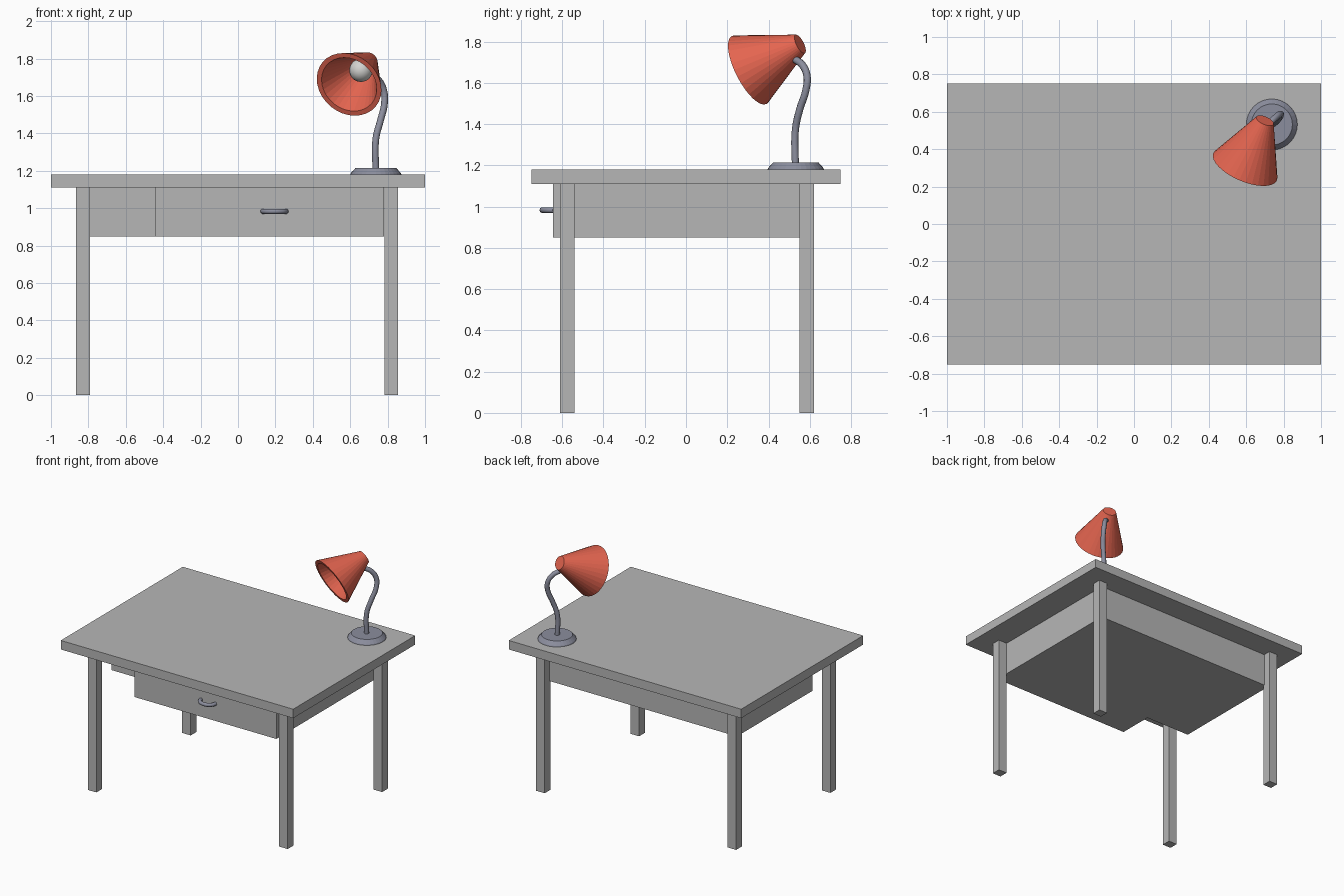
import bpy, bmesh, math
from mathutils import Vector

if "Cube" in bpy.data.objects:
    bpy.data.objects.remove(bpy.data.objects["Cube"])


def material(name, rgb):
    m = bpy.data.materials.new(name)
    m.diffuse_color = (*rgb, 1)
    m.use_nodes = True
    m.node_tree.nodes["Principled BSDF"].inputs["Base Color"].default_value = m.diffuse_color
    return m


GREY = material("desk grey", (0.47, 0.47, 0.47))
METAL = material("blue grey metal", (0.26, 0.27, 0.34))
RED = material("lamp red", (0.78, 0.13, 0.08))
WHITE = material("bulb white", (0.65, 0.65, 0.63))


def finish(name, bm, mat, smooth=False):
    bmesh.ops.recalc_face_normals(bm, faces=bm.faces)
    for f in bm.faces:
        f.smooth = smooth
    me = bpy.data.meshes.new(name)
    bm.to_mesh(me)
    bm.free()
    me.materials.append(mat)
    ob = bpy.data.objects.new(name, me)
    bpy.context.collection.objects.link(ob)
    return ob


def prism(name, outline, z0, z1, mat):
    """Extrude an xy outline from z0 to z1."""
    bm = bmesh.new()
    face = bm.faces.new([bm.verts.new((x, y, z0)) for x, y in outline])
    ext = bmesh.ops.extrude_face_region(bm, geom=[face])
    verts = [v for v in ext["geom"] if isinstance(v, bmesh.types.BMVert)]
    bmesh.ops.translate(bm, verts=verts, vec=(0, 0, z1 - z0))
    return finish(name, bm, mat)


def box(name, x0, x1, y0, y1, z0, z1, mat):
    return prism(name, [(x0, y0), (x1, y0), (x1, y1), (x0, y1)], z0, z1, mat)


def lathe(name, profile, origin, axis, mat, sides=32):
    """Spin an (r, height) profile round an axis, closing both ends."""
    bm = bmesh.new()
    turn = Vector(axis).to_track_quat('Z', 'Y')
    rings = []
    for r, h in profile:
        rings.append([bm.verts.new(Vector(origin) + turn @ Vector(
            (r * math.cos(a), r * math.sin(a), h)))
            for a in (2 * math.pi * i / sides for i in range(sides))])
    for lo, hi in zip(rings, rings[1:]):
        for i in range(sides):
            j = (i + 1) % sides
            bm.faces.new((lo[i], lo[j], hi[j], hi[i]))
    bm.faces.new(rings[0])
    bm.faces.new(rings[-1])
    return finish(name, bm, mat)


def tube(name, points, radius, mat):
    """Round rod along a smooth path, converted to a mesh."""
    cu = bpy.data.curves.new(name, 'CURVE')
    cu.dimensions = '3D'
    cu.bevel_depth = radius
    cu.bevel_resolution = 3
    cu.resolution_u = 6
    cu.use_fill_caps = True
    sp = cu.splines.new('BEZIER')
    sp.bezier_points.add(len(points) - 1)
    for bp, p in zip(sp.bezier_points, points):
        bp.co = p
        bp.handle_left_type = bp.handle_right_type = 'AUTO'
    cu.materials.append(mat)
    ob = bpy.data.objects.new(name, cu)
    bpy.context.collection.objects.link(ob)
    bpy.ops.object.select_all(action='DESELECT')
    ob.select_set(True)
    bpy.context.view_layer.objects.active = ob
    bpy.ops.object.convert(target='MESH')
    bpy.ops.object.shade_smooth_by_angle(angle=math.radians(40))
    return ob


# Desk: top and four legs
box("desk_top", -1, 1, -0.75, 0.75, 1.11, 1.18, GREY)
for side, x in (("left", -0.865), ("right", 0.782)):
    for end, y in (("front", -0.61), ("back", 0.55)):
        box(f"{end}_{side}_leg", x, x + 0.073, y, y + 0.07, 0, 1.11, GREY)

# Drawer case: recessed on the left, drawer face standing proud on the right
prism("drawer_case", [(-0.44, -0.645), (0.781, -0.645), (0.781, 0.56),
                      (-0.83, 0.56), (-0.83, -0.37), (-0.44, -0.37)],
      0.85, 1.11, GREY)

# Bowed drawer handle
tube("drawer_handle",
     [(0.195 - 0.062 * math.cos(a), -0.642 - 0.054 * math.sin(a), 0.983)
      for a in (math.pi * i / 6 for i in range(7))], 0.014, METAL)

# Lamp base and curved stem
lathe("lamp_base", [(0.137, 0), (0.134, 0.008), (0.11, 0.035)],
      (0.737, 0.532, 1.179), (0, 0, 1), METAL)
tube("lamp_stem", [(0.737, 0.53, 1.2), (0.737, 0.53, 1.37),
                   (0.762, 0.551, 1.47), (0.783, 0.58, 1.56),
                   (0.779, 0.587, 1.63), (0.752, 0.565, 1.685),
                   (0.715, 0.53, 1.713)], 0.018, METAL)

# Hollow conical shade, spun from the closed tip to the rim and back inside
tip = Vector((0.70, 0.553, 1.788))
mouth = Vector((0.594, 0.306, 1.662))
length = (mouth - tip).length
axis = (mouth - tip).normalized()
lathe("lamp_shade", [(0.05, 0), (0.185, length), (0.158, length), (0.037, 0.025)],
      tip, axis, RED)

# Bulb inside the shade
bm = bmesh.new()
bmesh.ops.create_uvsphere(bm, u_segments=24, v_segments=14, radius=0.062)
bmesh.ops.translate(bm, verts=bm.verts, vec=tip + axis * 0.12)
finish("bulb", bm, WHITE, smooth=True)
